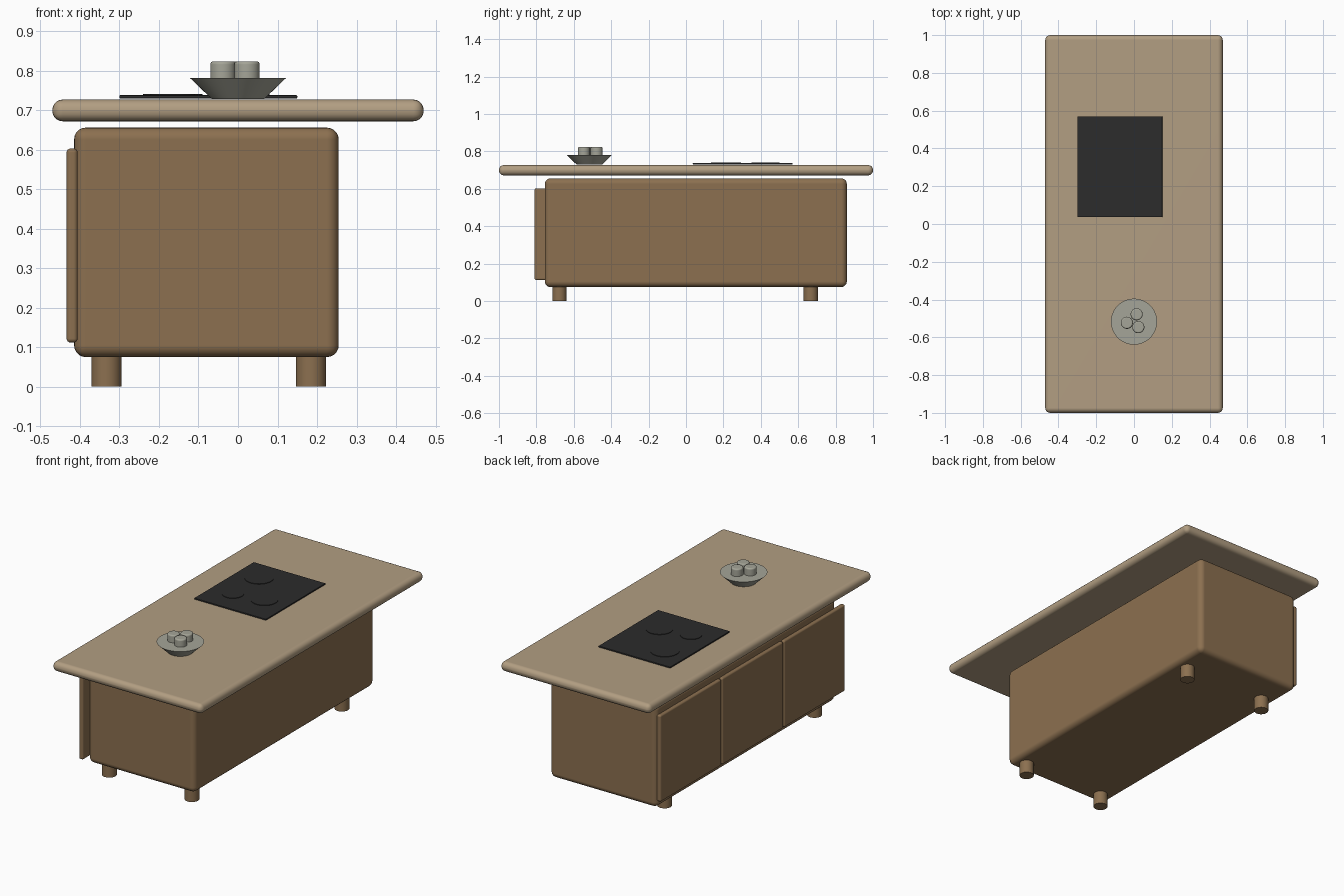
import bpy, bmesh, math
from mathutils import Matrix, Vector

default = bpy.data.objects.get("Cube")
if default:
    bpy.data.objects.remove(default)


def material(name, rgb):
    m = bpy.data.materials.new(name)
    m.use_nodes = True
    m.diffuse_color = (*rgb, 1)
    m.node_tree.nodes["Principled BSDF"].inputs["Base Color"].default_value = (*rgb, 1)
    return m


wood = material("brown wood", (0.262, 0.162, 0.08))
stone = material("beige worktop", (0.445, 0.342, 0.223))
glass = material("black glass", (0.025, 0.025, 0.025))
ceramic = material("grey ceramic", (0.376, 0.376, 0.314))


def finish(bm, name, mat):
    """Turn a bmesh into a smooth shaded object with crisp flat faces."""
    mesh = bpy.data.meshes.new(name)
    bm.to_mesh(mesh)
    bm.free()
    mesh.materials.append(mat)
    ob = bpy.data.objects.new(name, mesh)
    bpy.context.collection.objects.link(ob)
    bpy.ops.object.select_all(action='DESELECT')
    ob.select_set(True)
    bpy.context.view_layer.objects.active = ob
    bpy.ops.object.shade_smooth_by_angle(angle=math.radians(40))
    normals = ob.modifiers.new("Even shading", 'WEIGHTED_NORMAL')
    normals.keep_sharp = True
    return ob


def box(name, mat, low, high, bevel, segments=5):
    low, high = Vector(low), Vector(high)
    bm = bmesh.new()
    bmesh.ops.create_cube(bm, size=1, matrix=Matrix.Translation((low + high) / 2)
                          @ Matrix.Diagonal((*(high - low), 1)))
    bmesh.ops.bevel(bm, geom=bm.edges[:], offset=bevel, segments=segments,
                    profile=0.5, affect='EDGES', clamp_overlap=True)
    return finish(bm, name, mat)


def cylinder(name, mat, x, y, z0, z1, r0, r1=None, bevel=0):
    bm = bmesh.new()
    bmesh.ops.create_cone(bm, cap_ends=True, segments=48, radius1=r0,
                          radius2=r0 if r1 is None else r1, depth=z1 - z0,
                          matrix=Matrix.Translation((x, y, (z0 + z1) / 2)))
    if bevel:
        rims = [e for e in bm.edges if abs(e.verts[0].co.z - e.verts[1].co.z) < 1e-5]
        bmesh.ops.bevel(bm, geom=rims, offset=bevel, segments=4,
                        profile=0.5, affect='EDGES')
    return finish(bm, name, mat)


# Cabinet and floating worktop
box("cabinet_body", wood, (-0.415, -0.755, 0.075), (0.255, 0.86, 0.656), 0.03)
box("worktop", stone, (-0.47, -1, 0.672), (0.47, 1, 0.727), 0.026)

# Three doors along one long side
for i in range(3):
    y = -0.81 + i * 0.555
    box(f"door_{i + 1}", wood, (-0.434, y, 0.112), (-0.406, y + 0.547, 0.603), 0.01, 4)

# Feet
for x in (-0.333, 0.185):
    for y in (-0.677, 0.667):
        side = "left" if x > 0 else "right"
        end = "front" if y < 0 else "back"
        cylinder(f"foot_{end}_{side}", wood, x, y, 0, 0.09, 0.038)

# Hob plate with three burners
box("hob_plate", glass, (-0.3, 0.036, 0.73), (0.15, 0.57, 0.738), 0.002, 2)
for i, (x, y, r) in enumerate([(-0.165, 0.425, 0.075), (-0.165, 0.19, 0.056),
                               (0.01, 0.223, 0.07)]):
    cylinder(f"burner_{i + 1}", glass, x, y, 0.736, 0.741, r)

# Bowl holding three rounded fruits
cylinder("bowl", ceramic, 0, -0.517, 0.729, 0.782, 0.067, 0.122)
for i, (x, y) in enumerate([(0.014, -0.478), (-0.038, -0.523), (0.023, -0.546)]):
    cylinder(f"fruit_{i + 1}", ceramic, x, y, 0.77, 0.824, 0.032, bevel=0.008)
